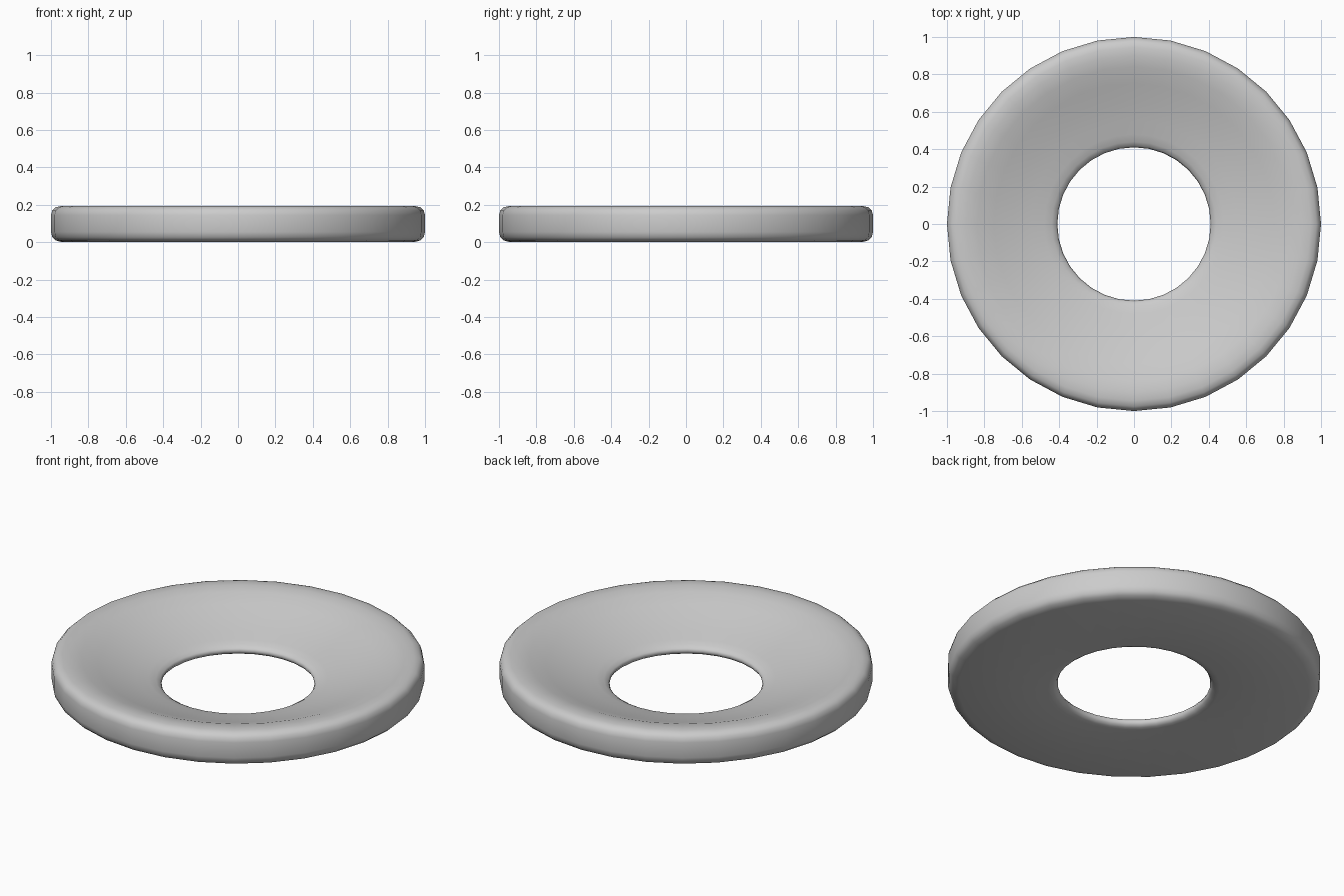
import bpy, bmesh, math

if "Cube" in bpy.data.objects:
    bpy.data.objects.remove(bpy.data.objects["Cube"])

SIDES = 32

# Cross-section (radius, height): flat base, rounded edges, dished top
profile = [
    (0.46, 0.0), (0.94, 0.0),
    (0.975, 0.01), (0.993, 0.027), (1.0, 0.055),
    (1.0, 0.145), (0.993, 0.17), (0.975, 0.187), (0.945, 0.194),
    (0.90, 0.194), (0.84, 0.182), (0.75, 0.15), (0.65, 0.116),
    (0.55, 0.086), (0.48, 0.068), (0.44, 0.056), (0.418, 0.043),
    (0.41, 0.03), (0.42, 0.012), (0.435, 0.004),
]

# Dished ring: revolve the closed cross-section
bm = bmesh.new()
rings = []
for r, z in profile:
    ring = []
    for i in range(SIDES):
        a = 2 * math.pi * i / SIDES
        ring.append(bm.verts.new((r * math.cos(a), r * math.sin(a), z)))
    rings.append(ring)
for k, ring in enumerate(rings):
    nxt = rings[(k + 1) % len(rings)]
    for i in range(SIDES):
        j = (i + 1) % SIDES
        bm.faces.new((ring[i], ring[j], nxt[j], nxt[i])).smooth = True
bmesh.ops.recalc_face_normals(bm, faces=bm.faces[:])

mesh = bpy.data.meshes.new("dished_ring")
bm.to_mesh(mesh)
bm.free()
obj = bpy.data.objects.new("dished_ring", mesh)
bpy.context.collection.objects.link(obj)
